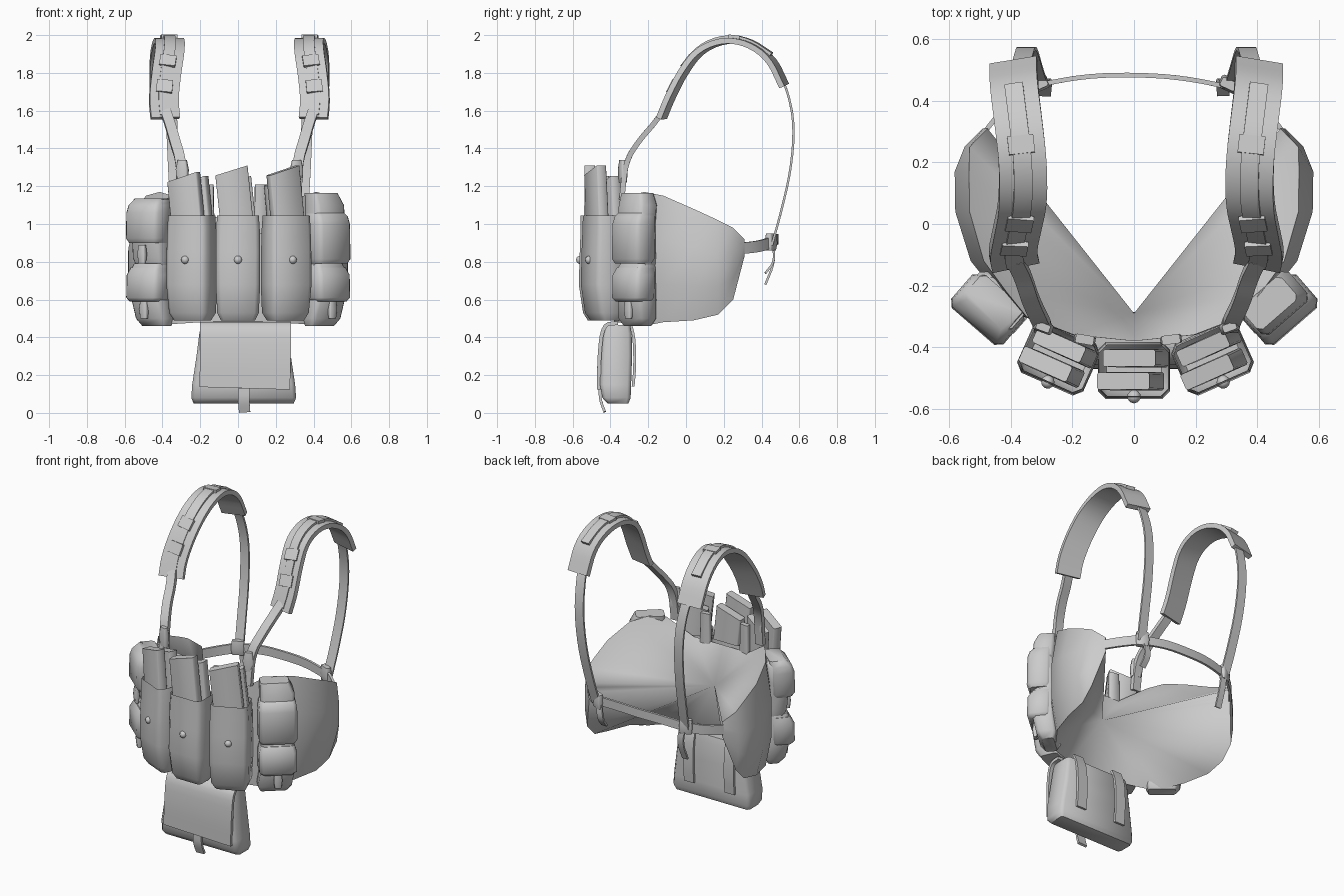
import bpy, bmesh, math
from mathutils import Vector, Matrix

if "Cube" in bpy.data.objects:
    bpy.data.objects.remove(bpy.data.objects["Cube"])

fabric = bpy.data.materials.new("grey fabric")
fabric.diffuse_color = (0.6, 0.6, 0.6, 1)
fabric.use_nodes = True
fabric.node_tree.nodes["Principled BSDF"].inputs["Base Color"].default_value = fabric.diffuse_color


def finish(name, bm, angle=50):
    bmesh.ops.recalc_face_normals(bm, faces=bm.faces)
    me = bpy.data.meshes.new(name)
    bm.to_mesh(me)
    bm.free()
    ob = bpy.data.objects.new(name, me)
    bpy.context.collection.objects.link(ob)
    me.materials.append(fabric)
    bpy.ops.object.select_all(action='DESELECT')
    ob.select_set(True)
    bpy.context.view_layer.objects.active = ob
    bpy.ops.object.shade_smooth_by_angle(angle=math.radians(angle))
    return ob


def skin(bm, rings, top=True):
    vs = [[bm.verts.new(p) for p in r] for r in rings]
    n = len(vs[0])
    for a, b in zip(vs, vs[1:]):
        for i in range(n):
            bm.faces.new((a[i], a[(i + 1) % n], b[(i + 1) % n], b[i]))
    bm.faces.new(vs[0])
    if top:
        bm.faces.new(vs[-1])


def loft(name, loc, turn, rings, corner=0.15, tilt=0, slope=0, top=True):
    """Soft box: rings of (z, width, depth, shift_x, shift_y), turned about z."""
    m = (Matrix.Translation(loc) @ Matrix.Rotation(math.radians(turn), 4, 'Z')
         @ Matrix.Rotation(math.radians(tilt), 4, 'Y'))
    out = []
    for k, (z, w, d, sx, sy) in enumerate(rings):
        c = corner * min(w, d)
        a, b = w / 2, d / 2
        pts = [(-a + c, -b), (a - c, -b), (a, -b + c), (a, b - c),
               (a - c, b), (-a + c, b), (-a, b - c), (-a, -b + c)]
        s = slope if k == len(rings) - 1 else 0
        out.append([m @ Vector((x + sx, y + sy, z + s * x)) for x, y in pts])
    bm = bmesh.new()
    skin(bm, out, top)
    return finish(name, bm)


def ribbon(name, pts, width, thick, side=(1, 0, 0), smooth=2):
    """Flat strap swept along points, with width along the side direction."""
    p = [Vector(q) for q in pts]
    for _ in range(smooth if len(p) > 2 else 0):
        q = [p[0]]
        for a, b in zip(p, p[1:]):
            q += [a.lerp(b, 0.25), a.lerp(b, 0.75)]
        p = q + [p[-1]]
    rings = []
    for i, c in enumerate(p):
        t = (p[min(i + 1, len(p) - 1)] - p[max(i - 1, 0)]).normalized()
        s = Vector(side)
        s = (s - t * s.dot(t)).normalized()
        n = t.cross(s) * thick / 2
        s = s * width / 2
        rings.append([c - s - n, c + s - n, c + s + n, c - s + n])
    bm = bmesh.new()
    skin(bm, rings)
    return finish(name, bm)


# Wraparound panel: bulging outer skin with a lining fanned to the inner centre
half = [(0.2, -0.36, 1.04, .48), (0.36, -0.30, 1.15, .47), (0.45, -0.22, 1.17, .46),
        (0.53, -0.12, 1.15, .48), (0.58, 0.04, 1.08, .49), (0.582, 0.17, 1.02, .52),
        (0.55, 0.25, 0.98, .60), (0.49, 0.31, 0.92, .83)]
stations = [(-x, y, t, b) for x, y, t, b in half[::-1]] + [(0, -0.38, 1.03, .48)] + half
bm = bmesh.new()
grid = []
for x, y, top, bot in stations:
    tuck = 0.08 if -0.25 < y < 0.2 else 0.03
    grid.append([bm.verts.new((x * k, y, bot + (top - bot) * f))
                 for f, k in ((0, 1 - tuck), (0.3, 1), (0.65, 1), (1, 1 - tuck))])
for a, b in zip(grid, grid[1:]):
    for i in range(3):
        bm.faces.new((a[i], a[i + 1], b[i + 1], b[i]))
centre = bm.verts.new((0, -0.29, 0.80))
rim = [g[0] for g in grid] + grid[-1][1:] + [g[3] for g in grid[-2::-1]] + grid[0][2:0:-1]
for a, b in zip(rim, rim[1:] + rim[:1]):
    bm.faces.new((a, b, centre))
finish("wrap_panel", bm, 75)

# Three open front pouches with a snap and two tilted magazines each
for label, x, y, turn in (("left", -0.245, -0.435, -24), ("centre", 0, -0.475, 0),
                          ("right", 0.255, -0.435, 24)):
    r = math.radians(turn)
    spin = Matrix.Translation((x, y, 0)) @ Matrix.Rotation(r, 4, 'Z')
    loft(label + "_front_pouch", (x, y, 0), turn,
         [(.49, .18, .11, 0, .01), (.53, .22, .16, 0, .01), (.68, .235, .185, 0, 0),
          (.85, .235, .175, 0, 0), (.98, .23, .165, 0, 0), (1.045, .22, .165, 0, 0)],
         0.14, top=False)
    for tag, dy, dx, h in (("front", -.035, -.005, 1.25), ("rear", .04, .008, 1.23)):
        hh = h + (0.035 if label != "left" and tag == "front" else 0)
        loft(f"{label}_{tag}_magazine", spin @ Vector((dx, dy, 1.0)), turn,
             [(-.15, .175, .06, 0, 0), (hh - 1, .175, .055, 0, 0)], 0.1, -6, 0.2)
    bm = bmesh.new()
    bmesh.ops.create_uvsphere(bm, u_segments=10, v_segments=6, radius=0.022,
                              matrix=spin @ Matrix.Translation((0, -.085, .81)))
    finish(label + "_snap", bm)

# Inner loops behind the front pouches
for x in (-0.16, 0.12):
    loft("panel_loop", (x, -0.375, 0), x * 60,
         [(.95, .07, .03, 0, 0), (1.21, .06, .03, 0, 0)])

# Stacked side pouches with flaps, tabs and buckles
for s, label in ((-1, "left"), (1, "right")):
    at, turn = (s * 0.465 - (.003 if s < 0 else -.005), -0.27, 0), s * 41
    loft(label + "_lower_pouch", at, turn,
         [(.46, .16, .07, -s * .02, .035), (.50, .20, .12, -s * .015, .03),
          (.60, .20, .13, 0, .015), (.76, .20, .13, 0, .01), (.79, .18, .12, 0, .02)])
    loft(label + "_lower_flap", at, turn,
         [(.59, .19, .11, 0, -.012), (.61, .222, .14, 0, -.012), (.73, .222, .14, 0, -.008),
          (.77, .20, .12, 0, .005)])
    loft(label + "_upper_pouch", at, turn,
         [(.77, .18, .09, 0, .03), (.82, .20, .11, 0, .02), (1.0, .20, .125, 0, .01),
          (1.10, .20, .125, 0, .02), (1.165 if s > 0 else 1.13, .17, .10, -s * .015, .03)])
    low = .79 if s > 0 else .90
    high = 1.04 if s > 0 else 1.10
    loft(label + "_upper_flap", at, turn,
         [(low, .20, .11, 0, -.012), (low + .025, .225, .142, 0, -.012),
          (high - .04, .225, .142, 0, -.008), (high, .215, .13, 0, 0),
          (high + .035, .18, .10, 0, .02)])
    a = math.radians(41)
    out = Vector((s * math.sin(a), -math.cos(a), 0))
    for tag, zc, dist in (("lower", .55, .045), ("upper", .84, .06)):
        if tag == "lower" or s < 0:
            loft(label + "_" + tag + "_buckle", Vector(at) + out * dist, turn,
                 [(zc - .05, .04, .02, 0, 0), (zc, .05, .03, 0, 0), (zc + .05, .04, .02, 0, 0)])

# Hanging bag with front flap, pull tab and rear straps
loft("hanging_bag", (0.03, -0.365, 0), 0,
     [(.05, .53, .11, 0, .005), (.08, .555, .15, 0, -.003), (.15, .545, .165, 0, -.008),
      (.30, .50, .165, 0, -.003), (.42, .47, .155, 0, 0), (.465, .45, .14, 0, 0)], 0.12)
ribbon("bag_flap", [(.04, -.36, .475), (.04, -.44, .47), (.04, -.46, .30), (.035, -.46, .13)],
       .48, .02)
ribbon("pull_tab", [(.03, -.455, .13), (.03, -.455, .07), (.035, -.43, .005)], .06, .014)
for x in (-.12, .17):
    ribbon("bag_rear_strap", [(x, -.31, .50), (x, -.275, .42), (x, -.27, .25), (x, -.28, .14)],
           .07, .015)

# Shoulder harness, one side and then the other
for s, label, off in ((-1, "left", 0), (1, "right", 0.015)):
    def path(pts, lift=0):
        return [(s * (x + off), y, z + lift) for x, y, z in pts]
    pad = [(.385, -.13, 1.56), (.395, -.09, 1.66), (.38, -.02, 1.80), (.36, .07, 1.92),
           (.36, .20, 1.975), (.375, .33, 1.96), (.39, .45, 1.88), (.39, .52, 1.73)]
    ribbon(label + "_shoulder_pad", path(pad), .155, .03, (1, -s * .2, 0))
    ribbon(label + "_pad_webbing", path(pad[:7], .015), .06, .028, (1, -s * .2, 0))
    for i in (1, 2, 4):
        a, b = Vector(pad[i]), Vector(pad[i + 1])
        up = Vector((0, -(b - a).z, (b - a).y)).normalized() * .022
        ribbon(label + "_pad_keeper", path([a.lerp(b, .2) + up, a.lerp(b, .65) + up]),
               .085, .018)
    ribbon(label + "_front_strap", path([(.385, -.12, 1.60), (.36, -.17, 1.53), (.335, -.25, 1.44),
                                         (.30, -.32, 1.33), (.295, -.34, 1.13)]), .055, .028)
    loft(label + "_strap_buckle", (s * (.295 + off), -.335, 0), s * 20,
         [(1.22, .06, .03, 0, 0), (1.29, .065, .035, 0, 0), (1.34, .045, .025, 0, 0)])
    ribbon(label + "_back_strap", path([(.375, .49, 1.80), (.36, .54, 1.70), (.35, .575, 1.52),
                                        (.34, .555, 1.28), (.325, .50, 1.05), (.31, .455, .89)]),
           .06, .012)
    ribbon(label + "_side_strap", [(s * .50, .28, .87), (s * .42, .38, .88), (s * .32, .45, .90)],
           .06, .015, (0, 0, 1))
    loft(label + "_back_buckle", (s * .315, .45, 0), -s * 25,
         [(.86, .07, .03, 0, 0), (.90, .08, .045, 0, 0), (.95, .07, .03, 0, 0)])
    ribbon(label + "_loose_tail", [(s * .30, .46, .90), (s * .285, .47, .80),
                                   (s * .29, .42, .68 if s < 0 else .74)], .04, .012)

# Strap across the back
ribbon("back_cross_strap", [(-.32, .45, .90), (-.16, .48, .92), (0, .485, .92),
                            (.16, .475, .92), (.33, .44, .90)], .055, .015, (0, 0, 1))
